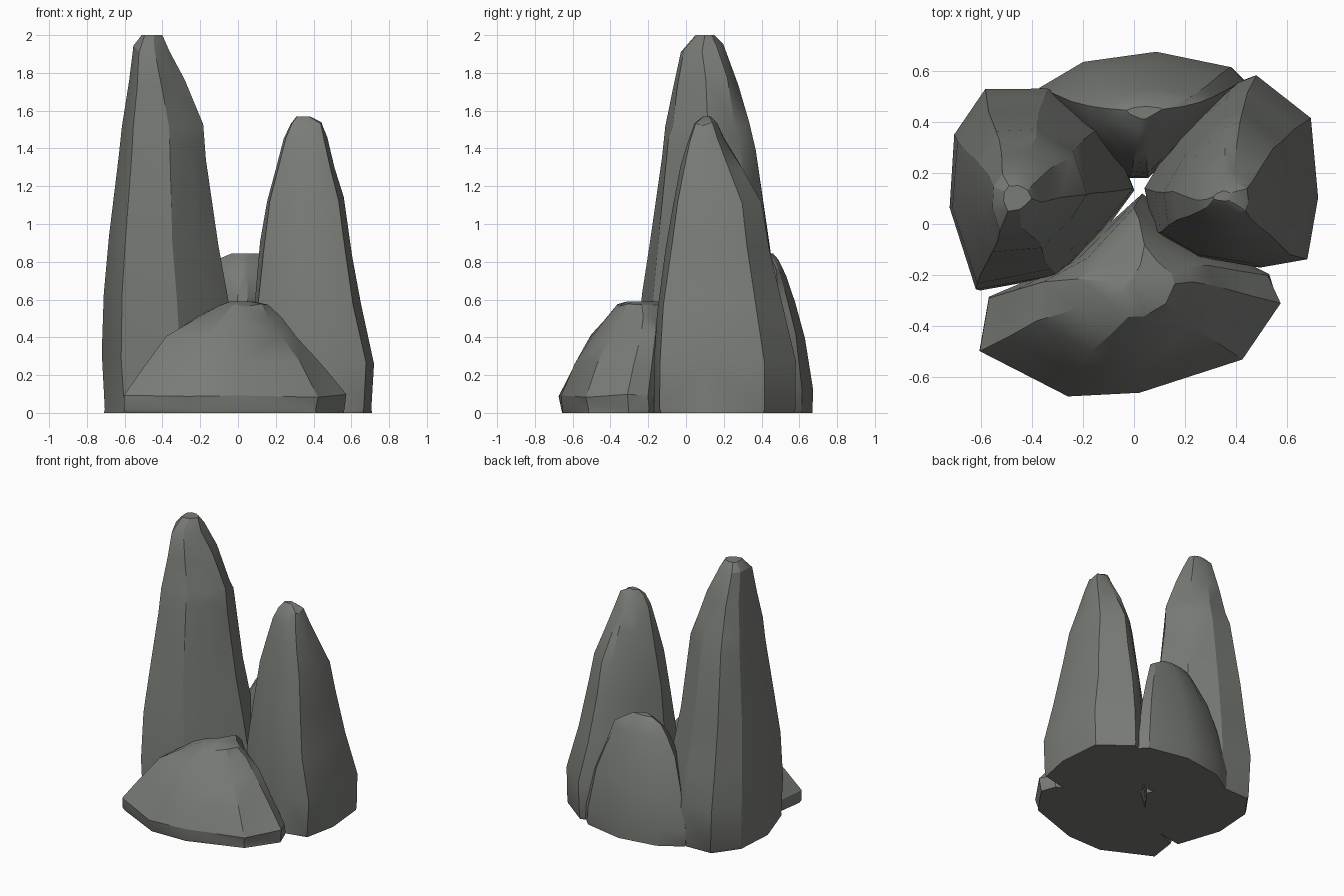
import bpy, bmesh, math, random

random.seed(4)
if "Cube" in bpy.data.objects:
    bpy.data.objects.remove(bpy.data.objects["Cube"], do_unlink=True)

stone = bpy.data.materials.new("grey_stone")
stone.use_nodes = True
colour = (0.19, 0.2, 0.18, 1)
stone.diffuse_color = colour
bsdf = next(n for n in stone.node_tree.nodes if n.type == "BSDF_PRINCIPLED")
bsdf.inputs["Base Color"].default_value = colour
bsdf.inputs["Roughness"].default_value = 0.9


def rock(name, outline, levels):
    """Loft a footprint through levels of (z, x min, x max, y min, y max)."""
    xs, ys = zip(*outline)
    left, front = min(xs), min(ys)
    width, depth = max(xs) - left, max(ys) - front
    bm = bmesh.new()
    rings = []
    for i, (z, x0, x1, y0, y1) in enumerate(levels):
        inner = 0 < i < len(levels) - 1
        ring = []
        for x, y in outline:
            u, v = (x - left) / width, (y - front) / depth
            # Chipped unevenness: mostly vertical, so the outline stays put
            dz = random.uniform(-0.12, 0.12) * (z - levels[i - 1][0]) if inner else 0
            s = random.uniform(0.97, 1.0) if inner else 1
            u, v = 0.5 + (u - 0.5) * s, 0.5 + (v - 0.5) * s
            ring.append(bm.verts.new((x0 + u * (x1 - x0), y0 + v * (y1 - y0), z + dz)))
        rings.append(ring)
    n = len(outline)
    for a, b in zip(rings, rings[1:]):
        for k in range(n):
            j = (k + 1) % n
            bm.faces.new((a[k], a[j], b[j], b[k]))
    bm.faces.new(rings[0])
    bm.faces.new(rings[-1])
    bmesh.ops.triangulate(bm, faces=bm.faces[:])
    bmesh.ops.recalc_face_normals(bm, faces=bm.faces[:])
    mesh = bpy.data.meshes.new(name)
    bm.to_mesh(mesh)
    bm.free()
    mesh.materials.append(stone)
    obj = bpy.data.objects.new(name, mesh)
    bpy.context.collection.objects.link(obj)
    bpy.ops.object.select_all(action="DESELECT")
    obj.select_set(True)
    bpy.context.view_layer.objects.active = obj
    bpy.ops.object.shade_smooth_by_angle(angle=math.radians(28))
    return obj


# Tallest spire
rock("tall_spire",
     [(-.73, .05), (-.62, -.28), (-.3, -.22), (-.12, -.04), (.01, .13),
      (-.1, .4), (-.33, .54), (-.58, .53), (-.71, .35)],
     [(0, -.71, 0, -.26, .52), (.02, -.715, .01, -.27, .535),
      (.3, -.73, 0, -.26, .54), (.6, -.715, -.04, -.235, .5),
      (.9, -.69, -.1, -.2, .45), (1.4, -.635, -.165, -.13, .37),
      (1.52, -.62, -.18, -.11, .34), (1.75, -.58, -.28, -.07, .28),
      (1.93, -.555, -.36, -.03, .2), (2, -.51, -.4, .05, .15)])

# Second spire
rock("short_spire",
     [(.73, .1), (.7, .42), (.48, .585), (.38, .55), (.17, .36),
      (.04, .14), (.07, -.04), (.25, -.14), (.5, -.18), (.68, -.14)],
     [(0, .05, .71, -.17, .57), (.02, .04, .715, -.18, .58),
      (.25, .04, .73, -.18, .585), (.55, .075, .655, -.16, .52),
      (.87, .11, .605, -.11, .445), (1.12, .15, .565, -.07, .4),
      (1.3, .2, .515, -.03, .3), (1.45, .24, .475, .01, .21),
      (1.53, .28, .45, .045, .165), (1.57, .31, .38, .09, .13)])

# Low boulder at the front, reaching back between the spires
rock("front_boulder",
     [(-.61, -.5), (-.26, -.675), (.02, -.67), (.42, -.53), (.57, -.31),
      (.53, -.2), (.25, -.05), (.03, .12), (-.28, -.16), (-.58, -.29)],
     [(0, -.59, .56, -.655, .11), (.02, -.605, .57, -.665, .12),
      (.09, -.61, .575, -.675, .12), (.25, -.5, .46, -.6, .1),
      (.4, -.38, .32, -.505, .07), (.5, -.23, .23, -.435, .02),
      (.57, -.1, .16, -.365, -.08), (.59, -.04, .08, -.31, -.16)])

# Boulder at the back
rock("back_boulder",
     [(-.33, .54), (-.25, .38), (0, .19), (.07, .19), (.25, .37),
      (.43, .57), (.38, .625), (.1, .685), (-.17, .64)],
     [(0, -.36, .43, .18, .67), (.02, -.37, .44, .18, .675),
      (.12, -.37, .44, .18, .68), (.4, -.31, .38, .2, .635),
      (.6, -.25, .32, .24, .58), (.74, -.18, .26, .3, .53),
      (.81, -.11, .19, .36, .49), (.845, -.03, .11, .41, .46)])
